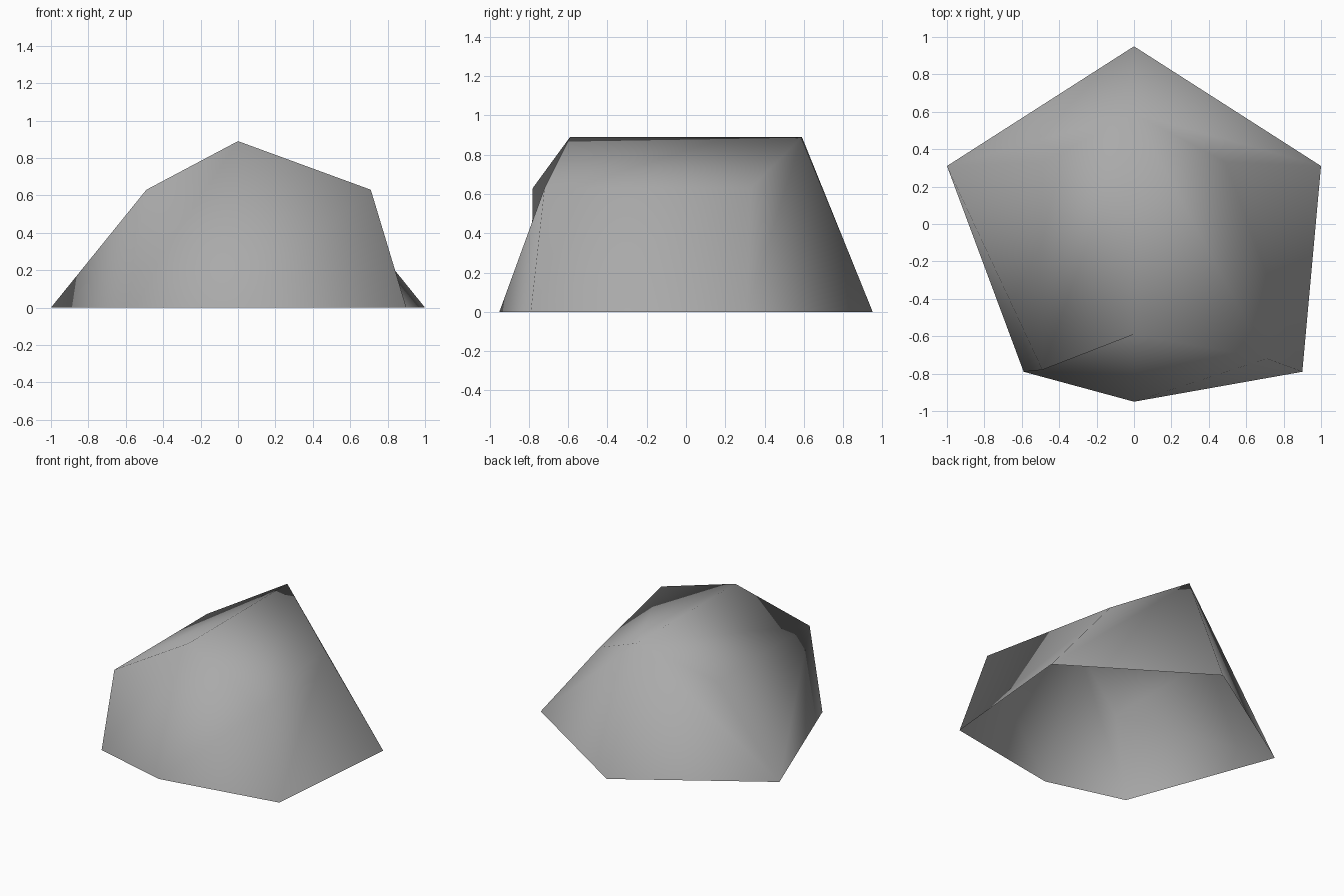
import bpy
import bmesh

old = bpy.data.objects.get("Cube")
if old:
    bpy.data.objects.remove(old, do_unlink=True)

# One plain grey material
grey = bpy.data.materials.new("stone_grey")
grey.use_nodes = True
colour = (0.4, 0.4, 0.4, 1)
grey.diffuse_color = colour
grey.node_tree.nodes["Principled BSDF"].inputs["Base Color"].default_value = colour

# Shell corners: base ring, shoulders and ridge
base, shoulder, top = 0.0, 0.63, 0.89
corners = {
    "base_front": (0, -0.95, base),
    "base_front_left": (0.9, -0.79, base),
    "base_left": (1, 0.31, base),
    "base_back": (0, 0.95, base),
    "base_right": (-1, 0.31, base),
    "base_front_right": (-0.59, -0.79, base),
    "shoulder_front_left": (0.71, -0.72, shoulder),
    "shoulder_left": (0.49, 0.33, shoulder),
    "shoulder_right": (-0.49, 0.33, shoulder),
    "shoulder_front_right": (-0.49, -0.78, shoulder),
    "ridge_front": (0, -0.59, top),
    "ridge_back": (0, 0.59, top),
}

# Four-cornered panels, each folded along its first-to-third diagonal
panels = [
    # roof slopes
    ("ridge_back", "ridge_front", "shoulder_front_left", "shoulder_left"),
    ("ridge_back", "shoulder_right", "shoulder_front_right", "ridge_front"),
    # side walls
    ("shoulder_left", "shoulder_front_left", "base_front_left", "base_left"),
    ("shoulder_front_right", "shoulder_right", "base_right", "base_front_right"),
    # back walls
    ("ridge_back", "shoulder_left", "base_left", "base_back"),
    ("ridge_back", "base_back", "base_right", "shoulder_right"),
    # front walls
    ("shoulder_front_left", "ridge_front", "base_front", "base_front_left"),
    ("ridge_front", "shoulder_front_right", "base_front_right", "base_front"),
]

# Open-bottomed shell
bm = bmesh.new()
verts = {name: bm.verts.new(co) for name, co in corners.items()}
for panel in panels:
    a, b, c, d = (verts[name] for name in panel)
    for tri in ((a, b, c), (a, c, d)):
        bm.faces.new(tri).smooth = True
bmesh.ops.recalc_face_normals(bm, faces=bm.faces)
bm.normal_update()
if sum(f.normal.z * f.calc_area() for f in bm.faces) < 0:
    bmesh.ops.reverse_faces(bm, faces=bm.faces)

mesh = bpy.data.meshes.new("dome_shell")
bm.to_mesh(mesh)
bm.free()
mesh.materials.append(grey)
shell = bpy.data.objects.new("dome_shell", mesh)
bpy.context.collection.objects.link(shell)
